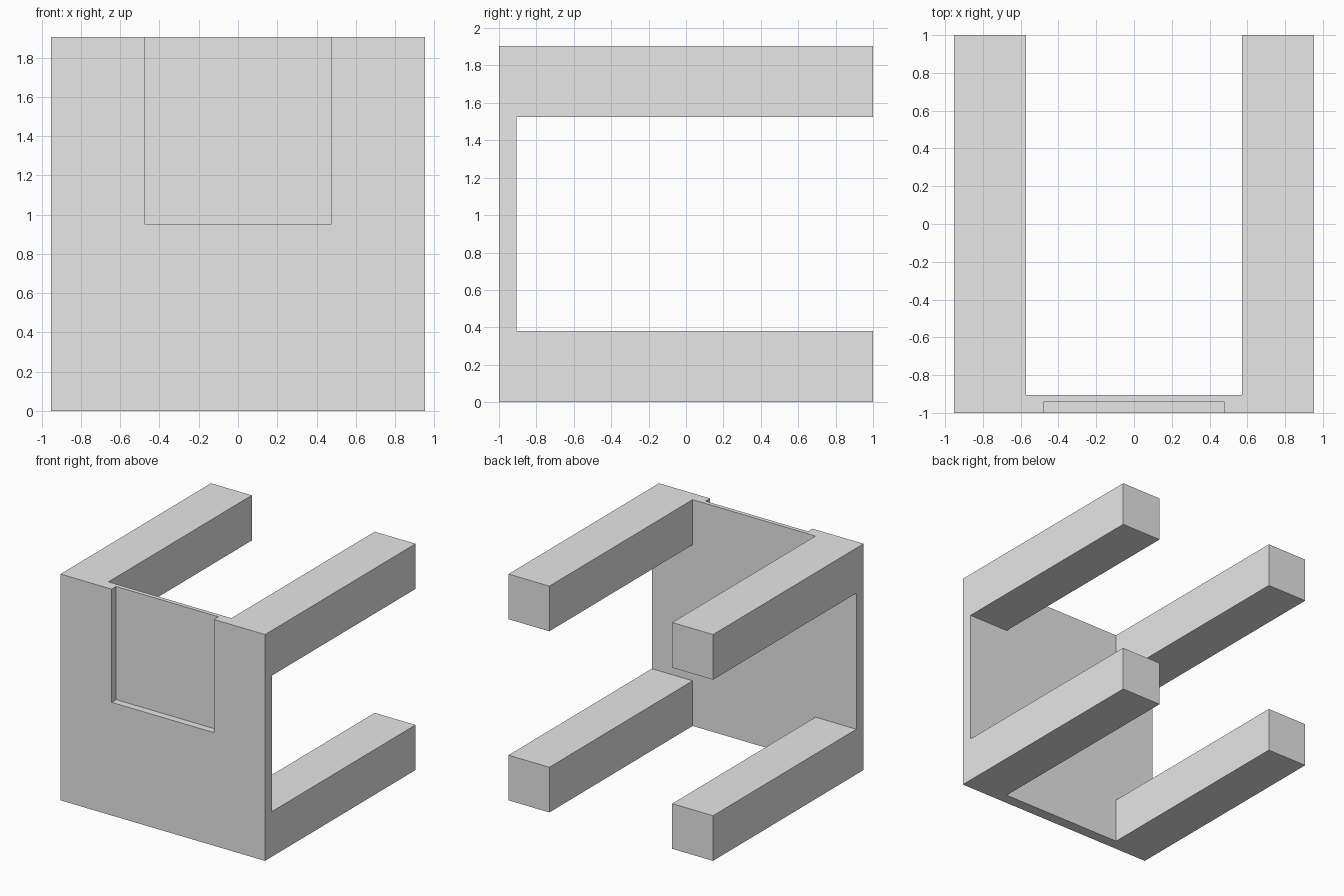
import bpy

if "Cube" in bpy.data.objects:
    bpy.data.objects.remove(bpy.data.objects["Cube"], do_unlink=True)

# One plain grey for the whole model
grey = bpy.data.materials.new("plain_grey")
grey.use_nodes = True
colour = (0.8, 0.8, 0.8, 1)
grey.diffuse_color = colour
grey.node_tree.nodes["Principled BSDF"].inputs["Base Color"].default_value = colour

W = 0.952           # half width
H = 2 * W           # height
FRONT, BACK = -1.0, 1.0
PANEL_BACK = -0.905
BAR = 0.38          # bar thickness
NOTCH = W / 2       # half width of the notch
NOTCH_BACK = -0.94


def box(name, low, high):
    """Axis-aligned box between two corners."""
    bpy.ops.mesh.primitive_cube_add(
        size=1, location=[(a + b) / 2 for a, b in zip(low, high)])
    ob = bpy.context.object
    ob.name = name
    ob.scale = [b - a for a, b in zip(low, high)]
    bpy.ops.object.transform_apply(location=False, rotation=False, scale=True)
    ob.data.materials.append(grey)
    return ob


def cut(ob, tool, operation):
    mod = ob.modifiers.new("shape", 'BOOLEAN')
    mod.operation = operation
    mod.solver = 'EXACT'
    mod.object = tool
    bpy.context.view_layer.objects.active = ob
    bpy.ops.object.modifier_apply(modifier=mod.name)
    bpy.data.objects.remove(tool, do_unlink=True)


# Solid block, hollowed from the back into a front panel with four corner bars
body = box("panel_with_corner_bars", (-W, FRONT, 0), (W, BACK, H))
inner = W - BAR
cut(body, box("vertical_gap", (-inner, PANEL_BACK, -1), (inner, 2, 3)), 'DIFFERENCE')
cut(body, box("side_gap", (-2, PANEL_BACK, BAR), (2, 2, H - BAR)), 'DIFFERENCE')

# Square notch in the front, open at the top
cut(body, box("notch", (-NOTCH, -2, W), (NOTCH, NOTCH_BACK, 3)), 'DIFFERENCE')
